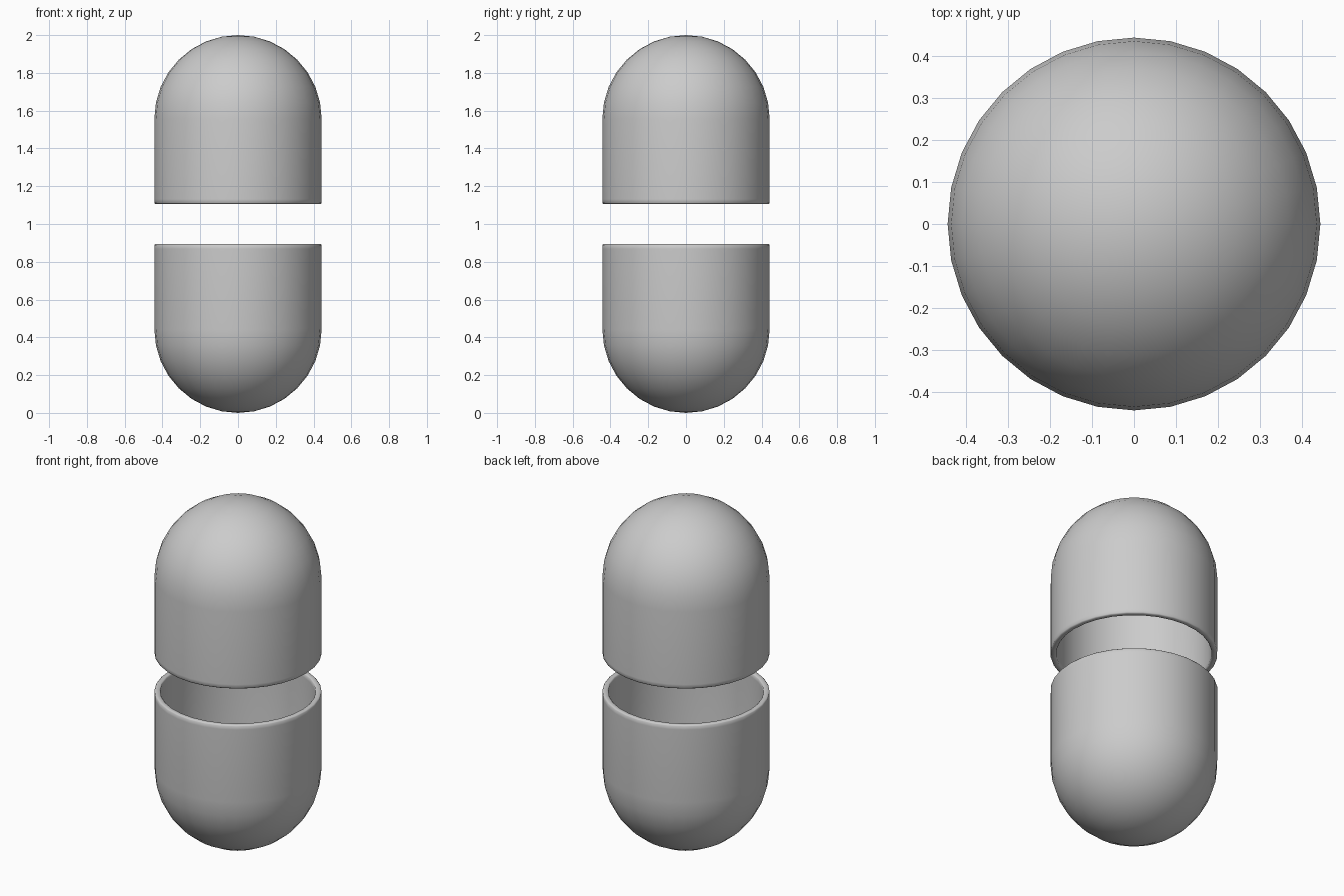
import bpy, bmesh, math

if "Cube" in bpy.data.objects:
    bpy.data.objects.remove(bpy.data.objects["Cube"])

R, WALL, HALF, SEG, RINGS = 0.443, 0.031, 0.893, 32, 8


def dome(radius, centre):
    # quarter circle from the pole to the equator
    return [(radius * math.sin(i * math.pi / 2 / RINGS),
             centre - radius * math.cos(i * math.pi / 2 / RINGS))
            for i in range(RINGS + 1)]


def capsule_half(name, flip):
    b = 0.005
    inner = R - WALL
    # outer skin, softened rim, then back down the inner skin
    profile = dome(R, R) + [(R, HALF - 0.025), (R, HALF - b), (R - b, HALF),
                            (inner + b, HALF), (inner, HALF - b), (inner, HALF - 0.025)]
    profile += dome(inner, R)[::-1]
    bm = bmesh.new()
    rings = []
    for r, z in profile:
        z = 2 - z if flip else z
        if r < 1e-6:
            rings.append([bm.verts.new((0, 0, z))])
        else:
            rings.append([bm.verts.new((r * math.cos(2 * math.pi * k / SEG),
                                        r * math.sin(2 * math.pi * k / SEG), z))
                          for k in range(SEG)])
    for a, c in zip(rings, rings[1:]):
        for k in range(SEG):
            n = (k + 1) % SEG
            if len(a) == 1:
                bm.faces.new((a[0], c[n], c[k]))
            elif len(c) == 1:
                bm.faces.new((a[k], a[n], c[0]))
            else:
                bm.faces.new((a[k], a[n], c[n], c[k]))
    bmesh.ops.recalc_face_normals(bm, faces=bm.faces[:])
    for f in bm.faces:
        f.smooth = True
    mesh = bpy.data.meshes.new(name)
    bm.to_mesh(mesh)
    bm.free()
    obj = bpy.data.objects.new(name, mesh)
    bpy.context.collection.objects.link(obj)


# lower cup and mirrored upper cap
capsule_half("lower_shell", False)
capsule_half("upper_shell", True)
